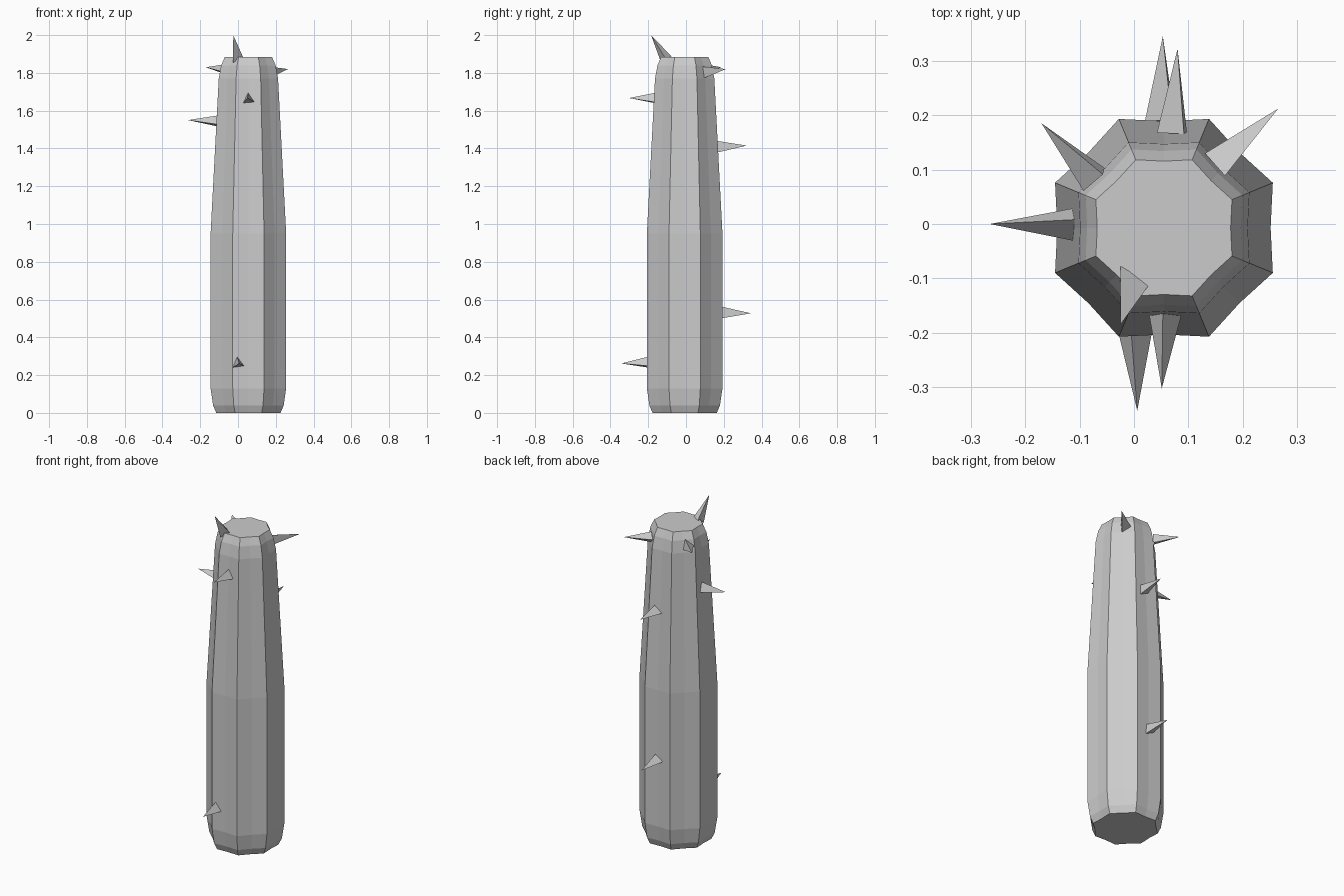
import bpy, bmesh
from math import sin, cos, pi, radians
from mathutils import Vector

cube = bpy.data.objects.get("Cube")
if cube:
    bpy.data.objects.remove(cube)

mat = bpy.data.materials.new("plain grey")
mat.use_nodes = True
GREY = (0.6, 0.6, 0.6, 1)
mat.diffuse_color = GREY
mat.node_tree.nodes["Principled BSDF"].inputs["Base Color"].default_value = GREY


def finish(bm, name):
    bmesh.ops.recalc_face_normals(bm, faces=bm.faces)
    mesh = bpy.data.meshes.new(name)
    bm.to_mesh(mesh)
    bm.free()
    mesh.materials.append(mat)
    obj = bpy.data.objects.new(name, mesh)
    bpy.context.collection.objects.link(obj)
    return obj


# Column: eight slightly pinched sides lofted through (height, half width)
CENTRE = Vector((0.055, -0.007, 0))
PROFILE = [(0, 0.17), (0.04, 0.187), (0.13, 0.2), (0.95, 0.2),
           (1.77, 0.157), (1.84, 0.144), (1.885, 0.125)]
SIDES = 16
bm = bmesh.new()
rings = []
for z, half in PROFILE:
    ring = []
    for i in range(SIDES):
        a = pi / 8 * (i + 1)
        r = half / cos(pi / 8) if i % 2 == 0 else half * 0.98
        ring.append(bm.verts.new(CENTRE + Vector((r * cos(a), r * sin(a), z))))
    rings.append(ring)
for low, high in zip(rings, rings[1:]):
    for i in range(SIDES):
        j = (i + 1) % SIDES
        bm.faces.new((low[i], low[j], high[j], high[i]))
bm.faces.new(rings[0])
bm.faces.new(rings[-1])
finish(bm, "column")


# Spikes: three-sided pyramids with a base centre, a tip and a twist
def spike(name, base, tip, twist, radius=0.035):
    base, tip = Vector(base), Vector(tip)
    out = (tip - base).normalized()
    side = out.cross(Vector((0, 0, 1))).normalized()
    up = side.cross(out)
    bm = bmesh.new()
    corners = []
    for k in range(3):
        a = radians(twist + 120 * k)
        corners.append(bm.verts.new(base + radius * (side * sin(a) + up * cos(a))))
    point = bm.verts.new(tip)
    bm.faces.new(corners)
    for k in range(3):
        bm.faces.new((corners[k], corners[(k + 1) % 3], point))
    finish(bm, name)


spike("right_spike", (-0.11, 0.002, 1.54), (-0.265, 0, 1.55), 10)
spike("back_right_spike", (-0.068, 0.085, 1.815), (-0.17, 0.185, 1.83), 20)
spike("back_left_spike", (0.155, 0.105, 1.805), (0.265, 0.212, 1.82), 35)
spike("back_lower_spike", (0.055, 0.19, 0.53), (0.053, 0.345, 0.527), 25)
spike("back_upper_spike", (0.077, 0.167, 1.408), (0.08, 0.322, 1.415), 25)
spike("front_lower_spike", (0, -0.203, 0.262), (0.006, -0.343, 0.262), 8)
spike("front_upper_spike", (0.056, -0.163, 1.66), (0.051, -0.302, 1.667), 5)
spike("top_spike", (-0.007, -0.106, 1.873), (-0.025, -0.185, 2.0), 40, 0.037)
